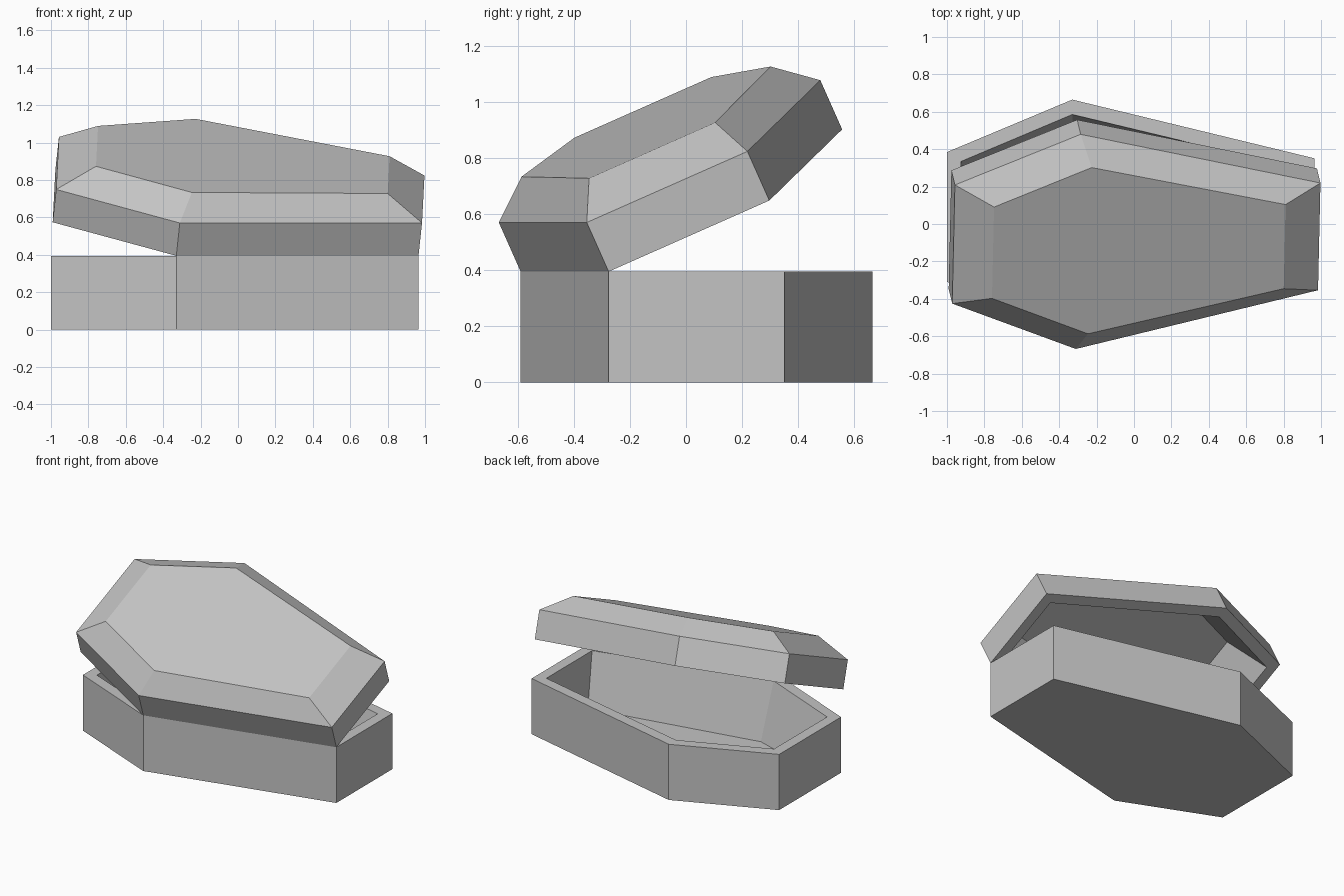
import bpy, bmesh, math
from mathutils import Vector, Matrix

if "Cube" in bpy.data.objects:
    bpy.data.objects.remove(bpy.data.objects["Cube"])

CY = 0.0375          # y of the long axis of the box
OUTER = [(-1.0, 0.347), (-0.33, 0.6275), (0.965, 0.3135)]   # (x, half width)
INNER = [(-0.925, 0.297), (-0.33, 0.548), (0.89, 0.256)]
FLOOR = [(-0.91, 0.226), (-0.32, 0.42), (0.88, 0.195)]
LID_TOP = [(-0.80, 0.267), (-0.28, 0.486), (0.767, 0.246)]
CEILING = [(-0.76, 0.225), (-0.27, 0.43), (0.73, 0.205)]

grey = bpy.data.materials.new("plain grey")
grey.diffuse_color = (0.55, 0.55, 0.55, 1)
grey.use_nodes = True
grey.node_tree.nodes["Principled BSDF"].inputs["Base Color"].default_value = grey.diffuse_color


def hexagon(stations, z):
    """Six-sided outline mirrored across the long axis."""
    back = [(x, CY + w, z) for x, w in stations]
    front = [(x, CY - w, z) for x, w in reversed(stations)]
    return back + front


def loft(name, sections):
    """Join successive outlines with quads and cap both ends."""
    bm = bmesh.new()
    rings = [[bm.verts.new(p) for p in hexagon(s, z)] for s, z in sections]
    for a, b in zip(rings, rings[1:]):
        for i in range(6):
            j = (i + 1) % 6
            bm.faces.new((a[i], a[j], b[j], b[i]))
    bm.faces.new(rings[0])
    bm.faces.new(rings[-1])
    bmesh.ops.recalc_face_normals(bm, faces=bm.faces)
    mesh = bpy.data.meshes.new(name)
    bm.to_mesh(mesh)
    bm.free()
    mesh.materials.append(grey)
    obj = bpy.data.objects.new(name, mesh)
    bpy.context.collection.objects.link(obj)
    return obj


# Hollow box with tapering inside walls
loft("box", [(OUTER, 0), (OUTER, 0.395), (INNER, 0.395), (FLOOR, 0.01)])

# Hollow lid with sloping shoulders
lid = loft("lid", [(CEILING, 0.26), (INNER, 0), (OUTER, 0),
                   (OUTER, 0.193), (LID_TOP, 0.315)])

# Swing the lid open about the long front edge of the box
hinge = Vector((-0.33, CY - 0.6275, 0))
axis = Vector((0.965, CY - 0.3135, 0)) - hinge
swing = Matrix.Rotation(math.radians(24.6), 4, axis)
lid.data.transform(Matrix.Translation(hinge + Vector((0, 0, 0.395)))
                   @ swing @ Matrix.Translation(-hinge))
